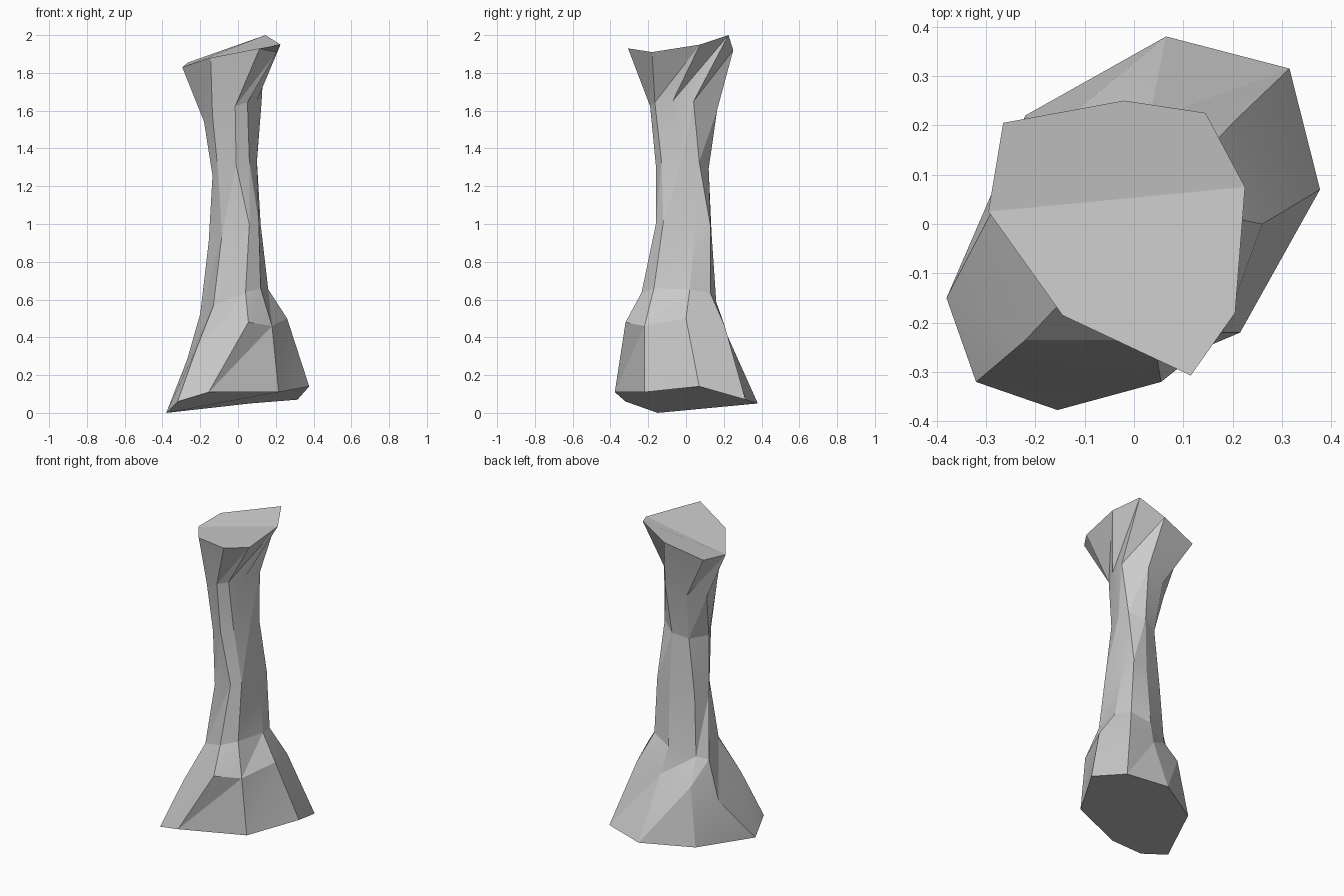
import bpy
import bmesh

# Each cross-section has eight corners, anticlockwise from the left side
# Flared foot: slanted base ring and the shoulder ring above it
FOOT = [
    [(-.38, -.15, 0), (-.32, -.32, .06), (-.155, -.377, .11), (.215, -.22, .11),
     (.377, .07, .14), (.315, .315, .07), (.065, .38, .05), (-.22, .22, .035)],
    [(-.27, .06, .28), (-.22, -.235, .34), (.055, -.32, .48), (.18, -.22, .46),
     (.26, 0, .5), (.2, .205, .46), (.03, .21, .43), (-.165, .19, .39)],
]

# Narrow shaft: height and outline of each ring, all sharing one tilt
TILT_X, TILT_Y = .35, -.1
SHAFT = [
    (.60, [(-.2, .058), (-.13, -.14), (.04, -.235), (.12, -.17),
           (.16, .02), (.13, .13), (.01, .16), (-.14, .1)]),
    (.96, [(-.155, -.01), (-.085, -.11), (.06, -.16), (.11, -.12),
           (.12, .05), (.11, .13), (.02, .135), (-.12, .085)]),
    (1.30, [(-.135, -.035), (-.105, -.1), (-.01, -.16), (.06, -.13),
            (.10, -.02), (.10, .07), (.014, .12), (-.08, .085)]),
    (1.61, [(-.18, .05), (-.135, -.12), (-.015, -.19), (.05, -.165),
            (.10, -.07), (.125, .04), (.03, .165), (-.1, .135)]),
]

# Flared head
HEAD = [(-.295, .025, 1.83), (-.145, -.185, 1.88), (.115, -.307, 1.93), (.205, -.18, 1.91),
        (.225, .075, 1.95), (.145, .225, 2.0), (-.02, .25, 1.92), (-.265, .205, 1.855)]

rings = FOOT + [[(x, y, z + TILT_X * x + TILT_Y * y) for x, y in pts]
                for z, pts in SHAFT] + [HEAD]

# Skin the rings into one faceted column
bm = bmesh.new()
loops = [[bm.verts.new(p) for p in ring] for ring in rings]
for lo, up in zip(loops, loops[1:]):
    for j in range(8):
        k = (j + 1) % 8
        bm.faces.new((lo[j], lo[k], up[k]))
        bm.faces.new((lo[j], up[k], up[j]))

# Underside and the folded top
bm.faces.new(loops[0][::-1])
a, b, c, d, e, f, g, h = loops[-1]
for face in ((a, b, c, d, e), (e, f, g, h, a)):
    bm.faces.new(face)

mesh = bpy.data.meshes.new("stone_column")
bm.to_mesh(mesh)
bm.free()
column = bpy.data.objects.new("stone_column", mesh)
bpy.context.collection.objects.link(column)

# Soften shallow creases, keep the facets sharp
bpy.context.view_layer.objects.active = column
column.select_set(True)
bpy.ops.object.shade_smooth_by_angle(angle=.2)
